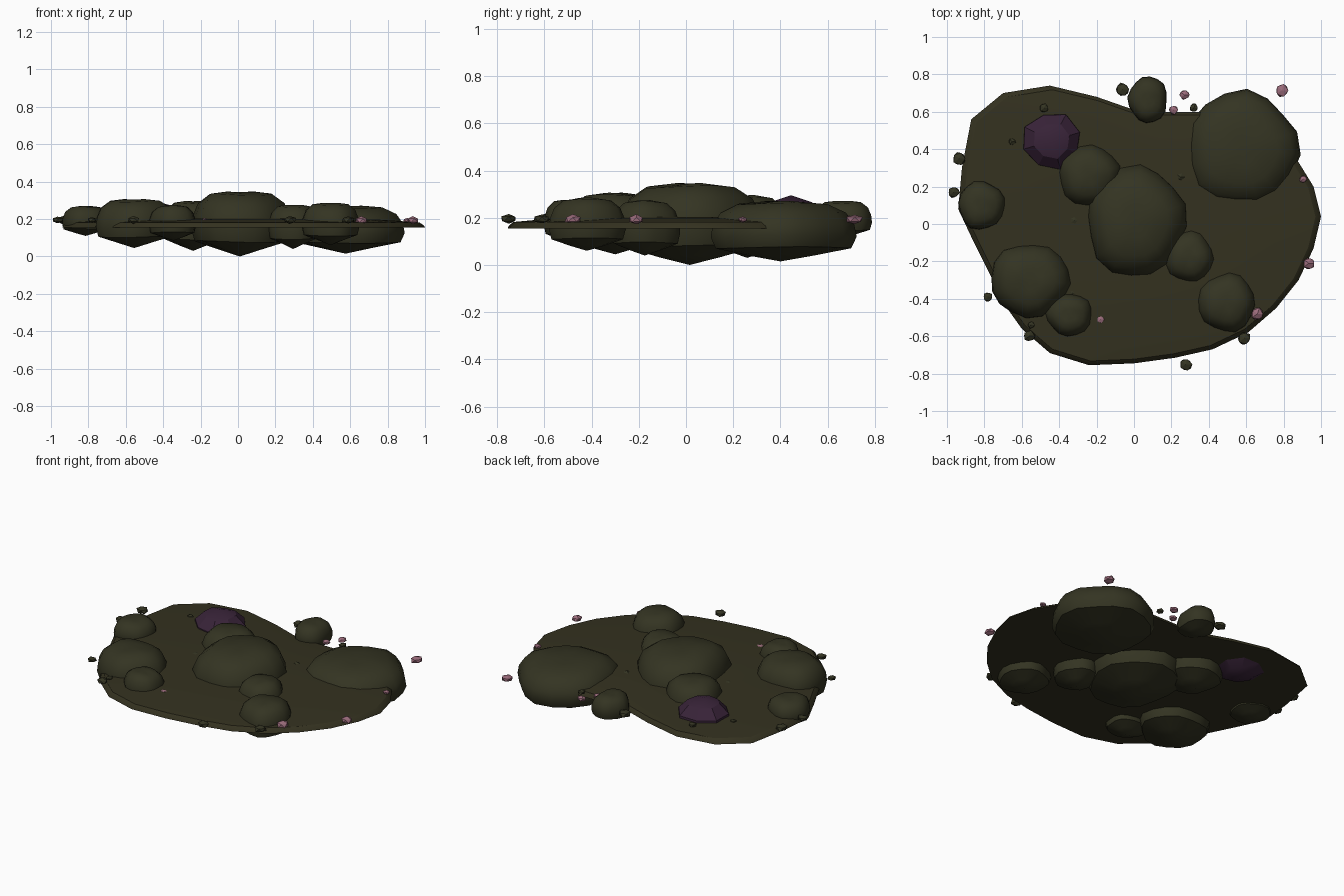
import bpy, bmesh, math, random
from mathutils import Vector

if "Cube" in bpy.data.objects:
    bpy.data.objects.remove(bpy.data.objects["Cube"])

random.seed(4)


def mat(name, rgb):
    m = bpy.data.materials.new(name)
    m.diffuse_color = (*rgb, 1)
    m.use_nodes = True
    m.node_tree.nodes["Principled BSDF"].inputs["Base Color"].default_value = m.diffuse_color
    return m


SLAB = mat("dark olive", (0.034, 0.031, 0.014))
MOSS = mat("moss olive", (0.034, 0.034, 0.016))
PLUM = mat("dark plum", (0.040, 0.017, 0.040))
PINK = mat("dusty pink", (0.33, 0.15, 0.20))


def finish(bm, name, m, smooth=None):
    bmesh.ops.recalc_face_normals(bm, faces=bm.faces[:])
    me = bpy.data.meshes.new(name)
    bm.to_mesh(me)
    bm.free()
    me.materials.append(m)
    ob = bpy.data.objects.new(name, me)
    bpy.context.collection.objects.link(ob)
    if smooth:
        bpy.ops.object.select_all(action='DESELECT')
        ob.select_set(True)
        bpy.context.view_layer.objects.active = ob
        bpy.ops.object.shade_smooth_by_angle(angle=math.radians(smooth))
    return ob


def loft(name, rings, bottom, top, m, smooth):
    """Skin a stack of closed rings and close it with a fan at each end."""
    bm = bmesh.new()
    vs = [[bm.verts.new(p) for p in r] for r in rings]
    n = len(vs[0])
    lo, hi = bm.verts.new(bottom), bm.verts.new(top)
    for i in range(n):
        j = (i + 1) % n
        bm.faces.new((lo, vs[0][j], vs[0][i]))
        bm.faces.new((hi, vs[-1][i], vs[-1][j]))
        for a, b in zip(vs, vs[1:]):
            bm.faces.new((a[i], a[j], b[j], b[i]))
    return finish(bm, name, m, smooth)


# Thin heart-shaped slab with a bevelled rim
OUTLINE = [(-.94, .08), (-.92, .30), (-.87, .56), (-.70, .70), (-.45, .74), (-.20, .68),
           (0, .61), (.17, .60), (.34, .60), (.55, .60), (.75, .51), (.88, .33), (.96, .20), (1, .04),
           (.96, -.13), (.88, -.30), (.76, -.45), (.61, -.58), (.42, -.67), (.22, -.715),
           (0, -.745), (-.24, -.755), (-.45, -.69), (-.60, -.56), (-.70, -.42),
           (-.77, -.27), (-.86, -.09)]
rings = [[(x * s, y * s, z) for x, y in OUTLINE]
         for s, z in ((1, .155), (.995, .165), (.97, .182), (.75, .197), (.4, .203))]
loft("slab", rings, (0, 0, .155), (0, 0, .205), SLAB, 30)

# Rounded lumps: steep sides, shallow conical underside, domed top
ROUND = ((.45, .11), (.93, .23), (1, .42), (.97, .62), (.86, .82), (.62, .96), (.3, .99))
FACET = ((.55, .14), (1, .36), (.98, .58), (.62, .86))


def lump(name, x0, x1, y0, y1, z0, z1, m=MOSS, profile=ROUND, n=16, smooth=45):
    cx, cy = (x0 + x1) / 2, (y0 + y1) / 2
    rx, ry, h = (x1 - x0) / 2, (y1 - y0) / 2, z1 - z0
    p, q = random.uniform(0, 6), random.uniform(0, 6)
    rings = []
    for s, t in profile:
        ring = []
        for i in range(n):
            a = 2 * math.pi * i / n + .3
            k = s * (1 + .03 * math.sin(3 * a + p) + .035 * math.sin(5 * a + q))
            ring.append((cx + rx * k * math.cos(a), cy + ry * k * math.sin(a),
                         z0 + h * (t + .015 * math.sin(2 * a + q))))
        rings.append(ring)
    return loft(name, rings, (cx, cy, z0), (cx, cy, z1), m, smooth)


lump("centre_lump", -.26, .28, -.29, .32, 0, .345)
lump("back_right_lump", .27, .88, .09, .71, .015, .27)
lump("front_left_lump", -.77, -.34, -.50, -.10, .045, .305)
lump("front_left_small_lump", -.47, -.22, -.60, -.37, .085, .275)
lump("front_right_lump", .34, .65, -.58, -.26, .06, .285)
lump("inner_right_lump", .16, .43, -.32, -.03, .04, .275)
lump("inner_left_lump", -.41, -.07, .09, .43, .03, .295)
lump("left_lump", -.94, -.69, -.03, .23, .11, .27)
lump("back_lump", -.03, .18, .54, .79, .11, .27)
lump("plum_lump", -.60, -.28, .29, .60, .09, .295, PLUM, FACET, 8, 20)


# Loose crumbs and pink bits around the rim
def crumb(name, x, y, z, r, m):
    bm = bmesh.new()
    bmesh.ops.create_icosphere(bm, subdivisions=1, radius=1)
    for v in bm.verts:
        k = random.uniform(.85, 1.15)
        v.co = Vector((x + v.co.x * r * k, y + v.co.y * r * k, z + v.co.z * r * .6 * k))
    finish(bm, name, m)


for x, y, r in ((-.06, .72, .038), (-.935, .35, .036), (-.965, .17, .033), (-.78, -.39, .028),
                (-.56, -.60, .032), (.59, -.61, .036), (.275, -.75, .036), (.32, .62, .026),
                (-.55, -.54, .02), (-.33, -.37, .014), (-.48, .62, .025), (-.65, .44, .02),
                (.25, .25, .025), (-.32, .02, .024)):
    crumb("moss_crumb", x, y, .195, r, MOSS)
for x, y, r in ((.27, .69, .028), (.21, .61, .026), (.79, .715, .036), (.905, .24, .022),
                (.935, -.21, .034), (.66, -.48, .034), (-.18, -.51, .022)):
    crumb("pink_bit", x, y, .193, r, PINK)
